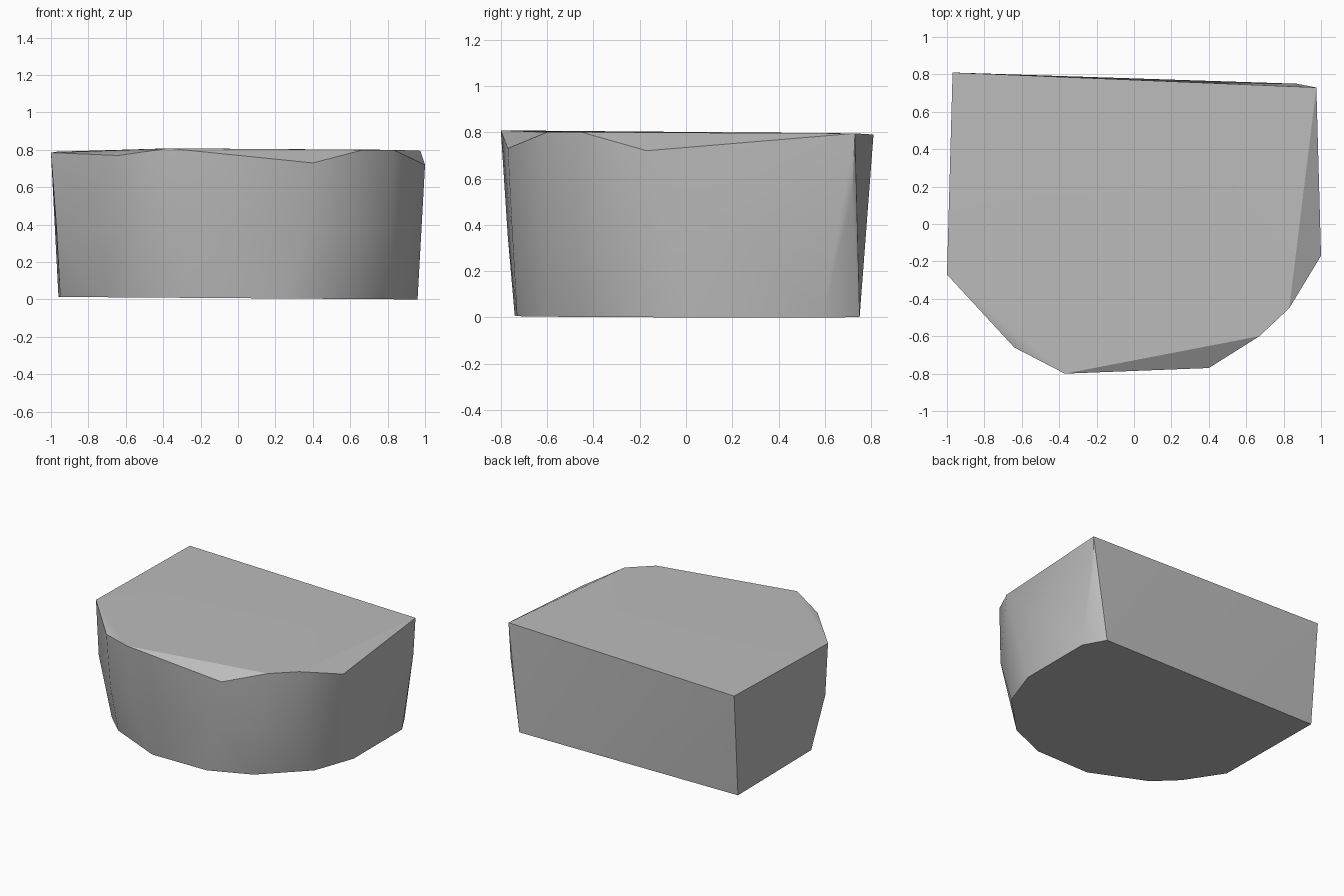
import bpy
import bmesh
import math
from mathutils import Vector

# Remove only the default cube
default_cube = bpy.data.objects.get("Cube")
if default_cube:
    bpy.data.objects.remove(default_cube, do_unlink=True)


def make_material(name, colour):
    """One flat colour, shown in the viewport and in renders."""
    material = bpy.data.materials.new(name)
    material.use_nodes = True
    material.diffuse_color = colour
    for node in material.node_tree.nodes:
        if node.type == "BSDF_PRINCIPLED":
            node.inputs["Base Color"].default_value = colour
    return material


def make_hull(name, corners, material):
    """Wrap a faceted convex stone around its corner points."""
    bm = bmesh.new()
    for corner in corners:
        bm.verts.new(corner)
    hull = bmesh.ops.convex_hull(bm, input=bm.verts[:])
    unused = {v for key in ("geom_interior", "geom_unused")
              for v in hull[key] if isinstance(v, bmesh.types.BMVert)}
    bmesh.ops.delete(bm, geom=list(unused), context="VERTS")
    bmesh.ops.dissolve_limit(bm, angle_limit=math.radians(0.5),
                             verts=bm.verts[:], edges=bm.edges[:])
    bmesh.ops.recalc_face_normals(bm, faces=bm.faces[:])
    mesh = bpy.data.meshes.new(name)
    bm.to_mesh(mesh)
    bm.free()
    mesh.materials.append(material)
    stone = bpy.data.objects.new(name, mesh)
    bpy.context.collection.objects.link(stone)
    return stone


# Underside outline, lying on a slightly tilted plane
underside = [(-.96, .75), (.87, .75), (.96, .59), (.96, .01), (.85, -.3),
             (.55, -.6), (.25, -.73), (-.2, -.74), (-.61, -.56),
             (-.77, -.41), (-.95, -.14)]
bottom_ring = [Vector((x, y, .007 * (1 - x))) for x, y in underside]

# Gentle bulge around the curved front and the worn back corner
middle_ring = [(.965, .718, .52), (.82, -.45, .37), (.63, -.61, .37),
               (.36, -.75, .35), (-.33, -.77, .35), (-.62, -.64, .37),
               (-.97, -.28, .38)]

# Top outline, with lowered points where the rim is chipped
top_ring = [(-.97, .81, .79), (.975, .73, .795), (1, -.17, .72),
            (.83, -.45, .8), (.67, -.6, .8), (.4, -.77, .73),
            (-.37, -.8, .808), (-.64, -.66, .77), (-1, -.27, .785)]

# The stone block: smooth walls with sharp rims
grey = make_material("stone_grey", (.5, .5, .5, 1))
block = make_hull("stone_block", bottom_ring + middle_ring + top_ring, grey)
bpy.ops.object.select_all(action="DESELECT")
block.select_set(True)
bpy.context.view_layer.objects.active = block
bpy.ops.object.shade_smooth_by_angle(angle=math.radians(30))
